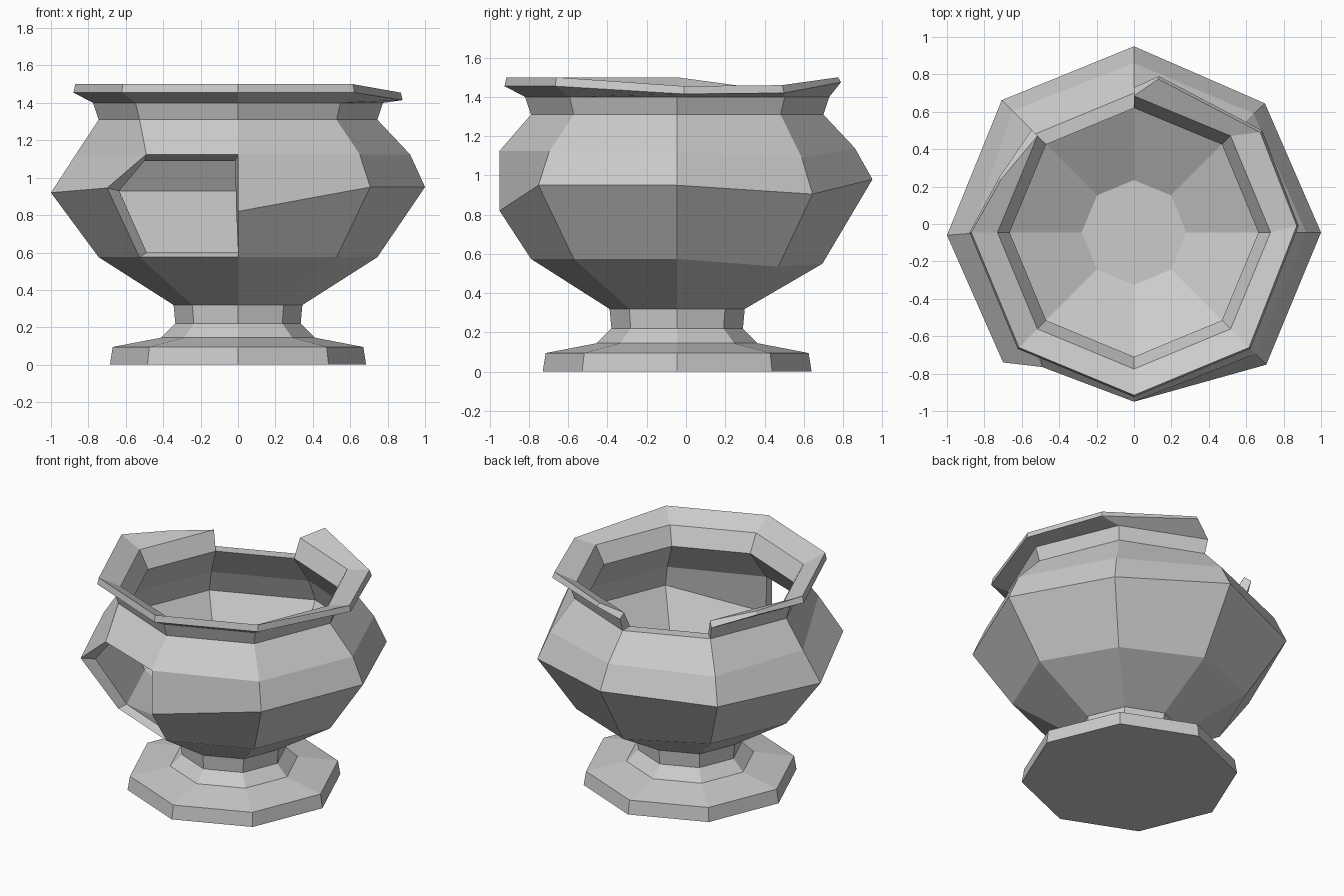
import bpy, bmesh
from math import cos, sin, pi

if "Cube" in bpy.data.objects:
    bpy.data.objects.remove(bpy.data.objects["Cube"])

N = 8
CY = -0.045          # the urn's axis sits slightly behind-centre


def ring_point(r, z, i):
    a = 2 * pi * i / N
    return (r * cos(a), CY + r * sin(a), z)


def finish(bm, name):
    bmesh.ops.recalc_face_normals(bm, faces=bm.faces[:])
    me = bpy.data.meshes.new(name)
    bm.to_mesh(me)
    bm.free()
    ob = bpy.data.objects.new(name, me)
    bpy.context.collection.objects.link(ob)
    return ob


# Pedestal foot: closed eight-sided turned profile
bm = bmesh.new()
foot = [(.685, 0), (.67, .095), (.41, .145), (.335, .22), (.345, .325)]
rings = [[bm.verts.new(ring_point(r, z, i)) for i in range(N)] for r, z in foot]
for lo, hi in zip(rings, rings[1:]):
    for i in range(N):
        k = (i + 1) % N
        bm.faces.new((lo[i], lo[k], hi[k], hi[i]))
bm.faces.new(rings[0])
bm.faces.new(rings[-1])
finish(bm, "pedestal_foot")

# Broken bowl: paired outer and inner rings, from the stem up to the rim
outer = [(.345, .32), (.745, .575), (1.0, .95), (.92, 1.125),
         (.745, 1.31), (.775, 1.40), (.88, 1.455)]
inner = [(.28, .38), (.69, .60), (.90, .93), (.83, 1.09),
         (.665, 1.31), (.73, 1.43), (.87, 1.50)]

# Chipped and dented corners, keyed by (ring, corner)
outer_dents = {
    (1, 1): (.52, .47, .535), (1, 2): (0, .695, .55),
    (2, 1): (.70, .645, .905), (2, 2): (0, .95, .98),
    (2, 4): (-1, -.06, .92), (2, 5): (-.70, -.74, .945), (2, 6): (0, -.95, .82),
    (3, 1): (.64, .59, 1.09), (3, 2): (0, .86, 1.14),
    (3, 4): (-.87, -.05, 1.12), (3, 5): (-.49, -.765, 1.125), (3, 6): (0, -.95, 1.125),
    (6, 0): (.88, -.01, 1.415), (6, 1): (.686, .50, 1.42),
    (6, 2): (.134, .79, 1.475), (6, 3): (-.72, .25, 1.44),
}
inner_dents = {
    (2, 5): (-.635, -.67, .93), (2, 6): (-.01, -.87, .84),
    (3, 5): (-.50, -.69, 1.09), (3, 6): (-.015, -.87, 1.09),
    (6, 0): (.87, -.01, 1.455), (6, 1): (.675, .49, 1.46),
    (6, 2): (.13, .775, 1.50), (6, 3): (-.71, .24, 1.46),
}

# Missing panels: hole in the front-left belly, gap in the back rim
missing = {(1, 5), (2, 5), (4, 2), (5, 2)}

bm = bmesh.new()


def make_layer(profile, dents):
    return [[bm.verts.new(dents.get((j, i), ring_point(r, z, i))) for i in range(N)]
            for j, (r, z) in enumerate(profile)]


out = make_layer(outer, outer_dents)
inn = make_layer(inner, inner_dents)
ROWS = len(outer) - 1


def solid(j, i):
    return 0 <= j < ROWS and (j, i % N) not in missing


for j in range(ROWS):
    for i in range(N):
        if not solid(j, i):
            continue
        k = (i + 1) % N
        cell = [(j, i), (j, k), (j + 1, k), (j + 1, i)]
        for layer in (out, inn):
            bm.faces.new([layer[a][b] for a, b in cell])
        # thickness faces wherever the neighbouring panel is absent
        around = [solid(j - 1, i) or j == 0, solid(j, i + 1),
                  solid(j + 1, i), solid(j, i - 1)]
        for s in range(4):
            if not around[s]:
                (a, b), (c, d) = cell[s], cell[(s + 1) % 4]
                bm.faces.new((out[a][b], out[c][d], inn[c][d], inn[a][b]))
bm.faces.new(inn[0])     # bowl floor
bm.faces.new(out[0])     # underside, joined to the stem
finish(bm, "broken_bowl")
